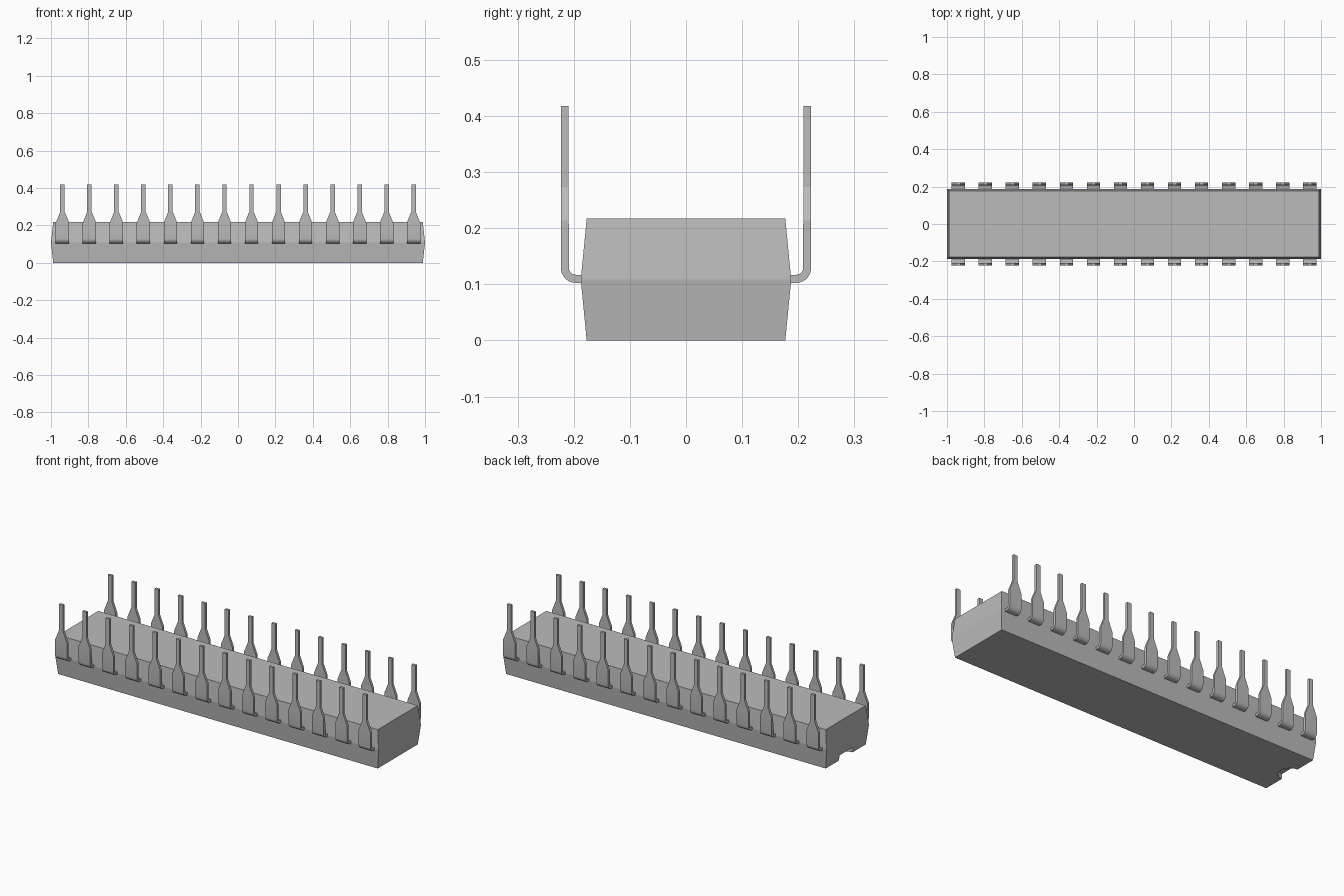
import bpy, bmesh, math

if "Cube" in bpy.data.objects:
    bpy.data.objects.remove(bpy.data.objects["Cube"])

grey = bpy.data.materials.new("plain grey")
grey.diffuse_color = (0.5, 0.5, 0.5, 1)
grey.use_nodes = True
grey.node_tree.nodes["Principled BSDF"].inputs["Base Color"].default_value = grey.diffuse_color


def add_object(name, bm):
    bmesh.ops.recalc_face_normals(bm, faces=bm.faces)
    mesh = bpy.data.meshes.new(name)
    bm.to_mesh(mesh)
    bm.free()
    mesh.materials.append(grey)
    obj = bpy.data.objects.new(name, mesh)
    bpy.context.collection.objects.link(obj)
    return obj


def loft(bm, rings):
    """Skin a list of four-point rings and cap both ends."""
    loops = [[bm.verts.new(p) for p in ring] for ring in rings]
    for a, b in zip(loops, loops[1:]):
        for i in range(4):
            j = (i + 1) % 4
            bm.faces.new((a[i], a[j], b[j], b[i]))
    bm.faces.new(loops[0])
    bm.faces.new(loops[-1])


# Body: a block that bulges to a crease at mid height
def rectangle(x, y, z):
    return [(-x, -y, z), (x, -y, z), (x, y, z), (-x, y, z)]


bm = bmesh.new()
loft(bm, [rectangle(0.988, 0.177, 0.0),
          rectangle(1.0, 0.1875, 0.1085),
          rectangle(0.988, 0.177, 0.217)])
body = add_object("chip_body", bm)

# Half-round orientation notch in the underside of the left end
bm = bmesh.new()
bmesh.ops.create_cone(bm, cap_ends=True, segments=32,
                      radius1=0.06, radius2=0.06, depth=0.06)
bmesh.ops.translate(bm, verts=bm.verts, vec=(-0.99, 0, 0))
cutter = add_object("notch_cutter", bm)
cutter.hide_render = True
cutter.hide_set(True)
cut = body.modifiers.new("notch", 'BOOLEAN')
cut.operation = 'DIFFERENCE'
cut.solver = 'EXACT'
cut.object = cutter

# Pin: a bent strip, wide at the shoulder and narrow at the tip
WIDE, NARROW = 0.036, 0.012
Y_OUT, Y_IN, Z_LOW, Z_HIGH = 0.223, 0.209, 0.1025, 0.117
R_OUT, R_IN = 0.0265, 0.012
x0 = -0.9385


def section(outer, inner, w):
    return [(x0 - w, *outer), (x0 + w, *outer), (x0 + w, *inner), (x0 - w, *inner)]


rings = [section((0.17, Z_LOW), (0.17, Z_HIGH), WIDE)]
for i in range(7):
    a = math.radians(15 * i)
    s, c = math.sin(a), math.cos(a)
    cy, cz = Y_OUT - R_OUT, Z_LOW + R_OUT
    rings.append(section((cy + R_OUT * s, cz - R_OUT * c),
                         (cy + R_IN * s, cz - R_IN * c), WIDE))
for z, w in ((0.214, WIDE), (0.273, NARROW), (0.4175, NARROW)):
    rings.append(section((Y_OUT, z), (Y_IN, z), w))
bm = bmesh.new()
loft(bm, rings)
pins = add_object("pins", bm)

bpy.context.view_layer.objects.active = pins
pins.select_set(True)
bpy.ops.object.shade_smooth_by_angle(angle=math.radians(20))

# Fourteen pins per side, mirrored to the other long side
row = pins.modifiers.new("row", 'ARRAY')
row.count = 14
row.use_relative_offset = False
row.use_constant_offset = True
row.constant_offset_displace = (-2 * x0 / 13, 0, 0)
mirror = pins.modifiers.new("other_side", 'MIRROR')
mirror.use_axis = (False, True, False)
mirror.use_mirror_merge = False
